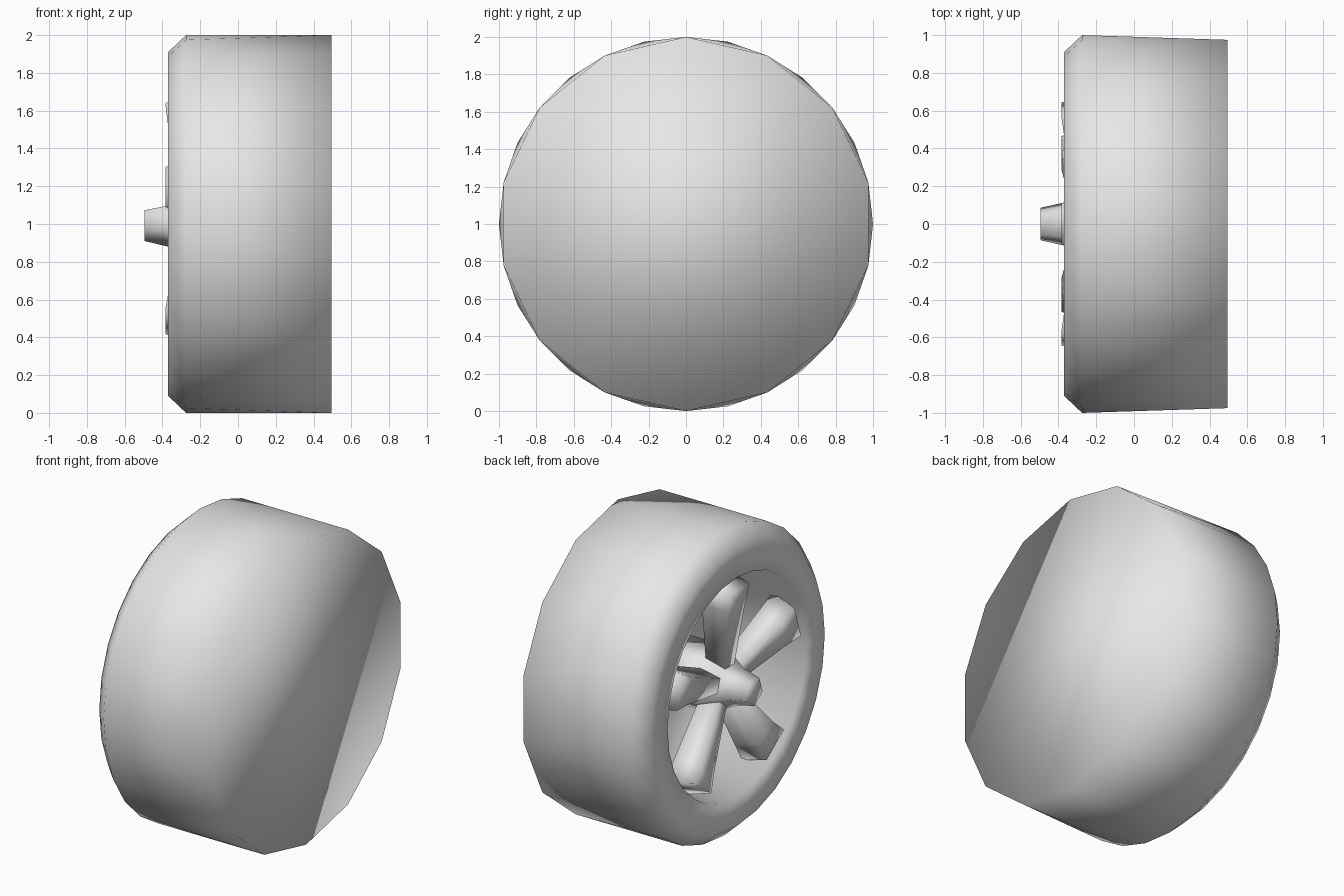
import bpy, bmesh
from math import sin, cos, pi

if "Cube" in bpy.data.objects:
    bpy.data.objects.remove(bpy.data.objects["Cube"])

grey = bpy.data.materials.new("light_grey")
grey.diffuse_color = (0.8, 0.8, 0.8, 1)
grey.use_nodes = True
grey.node_tree.nodes["Principled BSDF"].inputs["Base Color"].default_value = grey.diffuse_color


def ring(bm, x, r, n, turn=0.0):
    """Ring of vertices around the x axle, counted from the top."""
    return [bm.verts.new((x, r * sin(turn + 2 * pi * i / n), 1 + r * cos(turn + 2 * pi * i / n)))
            for i in range(n)]


def bridge(bm, a, b):
    n = len(a)
    for i in range(n):
        j = (i + 1) % n
        bm.faces.new((a[i], a[j], b[j], b[i]))


def finish(bm, name):
    bmesh.ops.recalc_face_normals(bm, faces=bm.faces)
    for f in bm.faces:
        f.smooth = True
    me = bpy.data.meshes.new(name)
    bm.to_mesh(me)
    bm.free()
    me.materials.append(grey)
    ob = bpy.data.objects.new(name, me)
    bpy.context.collection.objects.link(ob)
    return ob


# Tyre and dished rim: 28-sided outer side, 14-sided closed back
bm = bmesh.new()
back = ring(bm, 0.495, 1.0, 14)
shoulder = ring(bm, -0.275, 1.0, 28)
for i in range(14):
    j = (i + 1) % 14
    f0, f1, f2 = shoulder[2 * i], shoulder[2 * i + 1], shoulder[(2 * i + 2) % 28]
    bm.faces.new((back[i], f0, f1))
    bm.faces.new((back[i], f1, back[j]))
    bm.faces.new((back[j], f1, f2))
bm.faces.new(back)
last = shoulder
for x, r in ((-0.37, 0.91), (-0.37, 0.72), (0.08, 0.62)):
    nxt = ring(bm, x, r, 28)
    bridge(bm, last, nxt)
    last = nxt
bm.faces.new(last)
finish(bm, "tyre_and_rim")

# Five-sided hub with tapered axle cap
bm = bmesh.new()
last = None
for x, r in ((-0.495, 0.09), (-0.37, 0.12), (-0.30, 0.16), (-0.2, 0.22), (0.1, 0.22)):
    nxt = ring(bm, x, r, 5, pi / 5)
    if last:
        bridge(bm, last, nxt)
    else:
        bm.faces.new(nxt)
    last = nxt
bm.faces.new(last)
finish(bm, "hub")

# Five spokes, widening outwards and flaring towards the back
for k in range(5):
    a = 2 * pi * k / 5
    bm = bmesh.new()
    sections = []
    # radius at front, radius at back, front x, front and back half-width
    for rf, rb, xf, wf, wb in ((0.10, 0.10, -0.315, 0.045, 0.075),
                               (0.52, 0.54, -0.37, 0.085, 0.12),
                               (0.64, 0.69, -0.385, 0.11, 0.135)):
        pts = ((xf, rf, -wf), (xf, rf, wf), (-0.2, rb, wb), (-0.2, rb, -wb))
        sections.append([bm.verts.new((x, r * sin(a) + w * cos(a), 1 + r * cos(a) - w * sin(a)))
                         for x, r, w in pts])
    for s, t in zip(sections, sections[1:]):
        bridge(bm, s, t)
    bm.faces.new(sections[0])
    bm.faces.new(sections[-1])
    finish(bm, f"spoke_{k + 1}")
